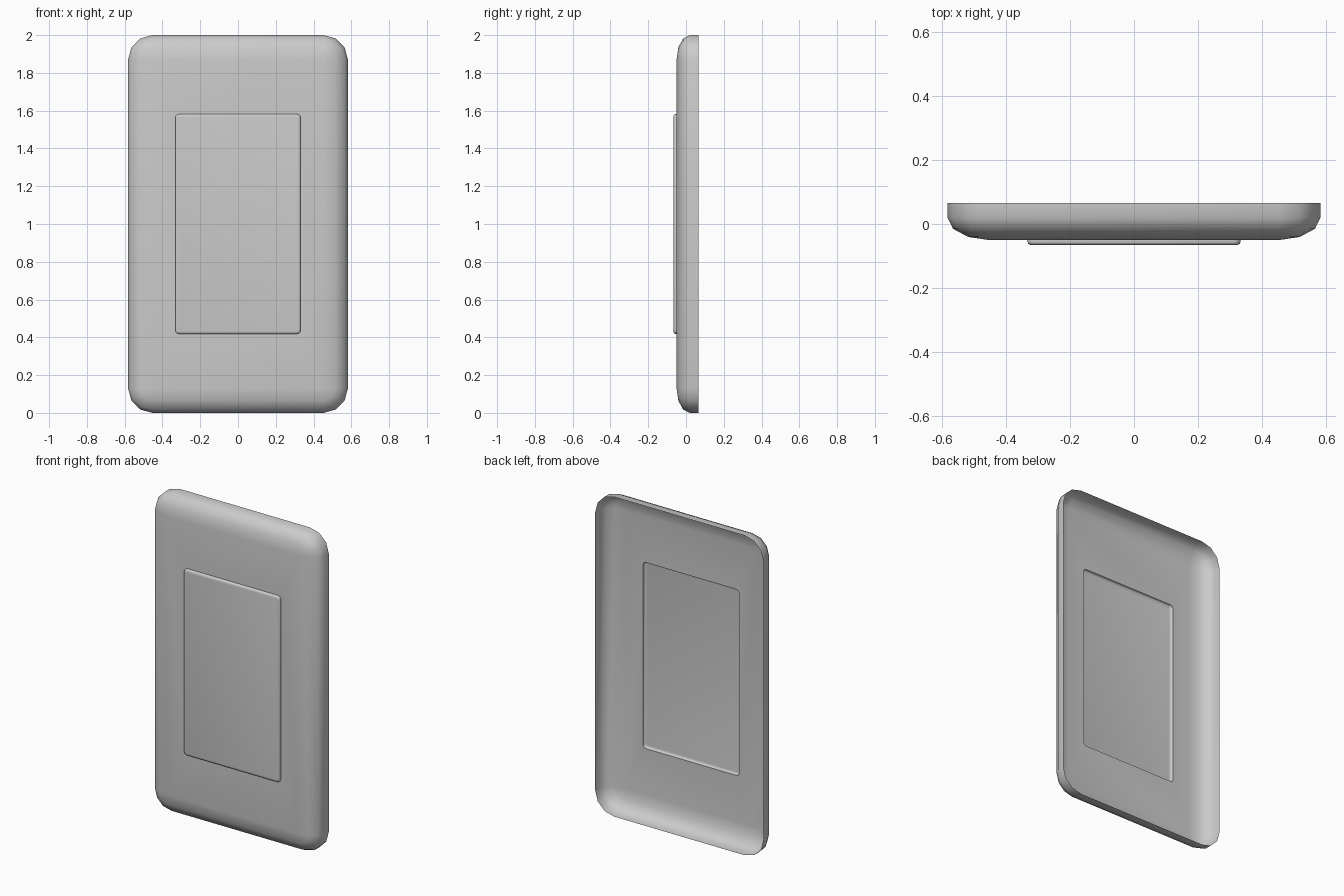
import bpy, bmesh
from math import cos, sin, pi, radians

if "Cube" in bpy.data.objects:
    bpy.data.objects.remove(bpy.data.objects["Cube"])

W, H = 0.582, 1.0            # plate half width and half height
RW, RH = 0.332, 0.582        # rocker half width and half height
BACK, FACE, FRONT = 0.066, -0.05, -0.066
SEGS = 3                     # segments in each rounded corner


def ring(bm, hw, hh, r, y):
    """Rounded rectangle in the xz plane, counter-clockwise seen from the front."""
    verts = []
    for q, (sx, sz) in enumerate([(1, 1), (-1, 1), (-1, -1), (1, -1)]):
        for k in range(SEGS + 1):
            a = (q + k / SEGS) * pi / 2
            verts.append(bm.verts.new((sx * (hw - r) + r * cos(a), y,
                                       H + sz * (hh - r) + r * sin(a))))
    return verts


def shell(name, sections, cap):
    """Skin a list of (half width, half height, radius, y) sections."""
    bm = bmesh.new()
    rings = [ring(bm, *s) for s in sections]
    n = len(rings[0])
    for a, b in zip(rings, rings[1:]):
        for i in range(n):
            j = (i + 1) % n
            bm.faces.new((a[i], a[j], b[j], b[i]))
    if cap:
        bm.faces.new(rings[-1])
    bmesh.ops.remove_doubles(bm, verts=bm.verts, dist=1e-5)
    mesh = bpy.data.meshes.new(name)
    bm.to_mesh(mesh)
    bm.free()
    obj = bpy.data.objects.new(name, mesh)
    bpy.context.collection.objects.link(obj)
    bpy.ops.object.select_all(action='DESELECT')
    obj.select_set(True)
    bpy.context.view_layer.objects.active = obj
    bpy.ops.object.shade_smooth_by_angle(angle=radians(42))
    return obj


# Wall plate: open-backed shell with elliptical edges and an opening for the rocker
R, D = 0.13, 0.07            # edge rounding across and in depth
plate = [(W, H, R, BACK)]
for k in range(SEGS + 1):
    t = k / SEGS * pi / 2
    inset = R * (1 - cos(t))
    plate.append((W - inset, H - inset, R - inset, FACE + D - D * sin(t)))
plate.append((RW, RH, 0.02, FACE))
shell("wall_plate", plate, cap=False)

# Rocker: shallow raised panel with a softened front edge, hollow behind
B, BD = 0.014, 0.009
rocker = [(RW, RH, 0.02, FACE)]
for k in range(SEGS + 1):
    t = k / SEGS * pi / 2
    inset = B * (1 - cos(t))
    rocker.append((RW - inset, RH - inset, 0.02 - inset, FRONT + BD - BD * sin(t)))
shell("rocker_switch", rocker, cap=True)
